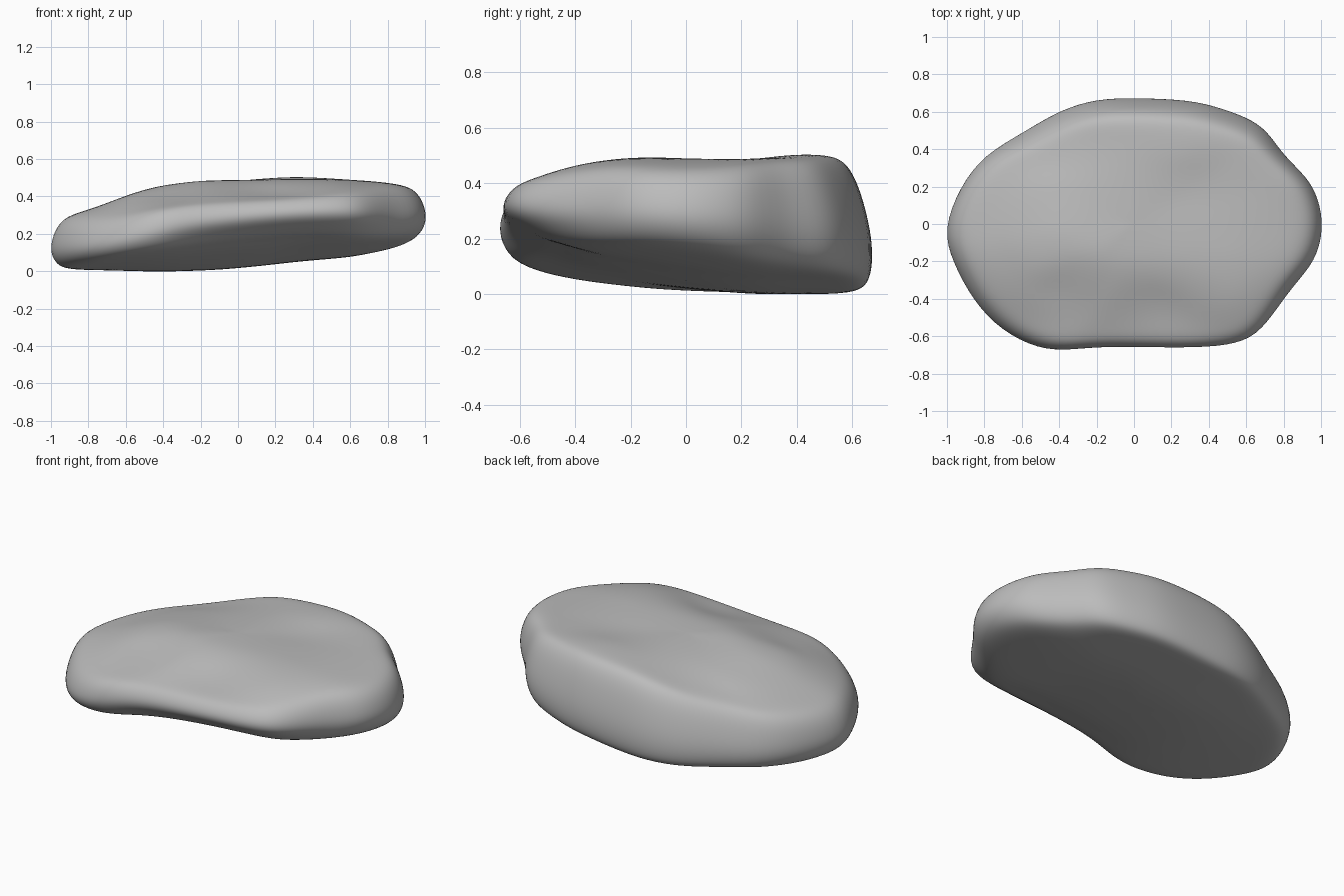
import bpy, bmesh, math

if "Cube" in bpy.data.objects:
    bpy.data.objects.remove(bpy.data.objects["Cube"], do_unlink=True)

# Plan outline, counter-clockwise
OUTLINE = [(1.015, -.02), (.985, .14), (.925, .25), (.8, .37), (.73, .48), (.645, .56),
           (.47, .625), (.3, .67), (0, .68), (-.2, .675), (-.4, .615), (-.6, .49),
           (-.8, .375), (-.93, .2), (-1.02, -.03), (-.97, -.2), (-.86, -.41), (-.71, -.57),
           (-.51, -.67), (-.35, -.68), (-.17, -.66), (.2, -.67), (.46, -.665),
           (.635, -.625), (.74, -.5), (.85, -.33), (.97, -.2)]
# Height along x for the crown and the underside
CROWN = [(-1, .275), (-.85, .315), (-.7, .36), (-.5, .437), (-.3, .467), (0, .488),
         (.3, .495), (.6, .49), (.8, .475), (1, .44)]
BASE = [(-1, -.005), (-.7, .005), (-.4, -.004), (-.1, .008), (.1, .025), (.3, .05),
        (.6, .075), (.85, .12), (1, .155)]
# Soft dents and swellings on the crown: x, y, width, height
BUMPS = [(-.38, -.34, .13, -.022), (-.2, -.14, .13, .012), (-.06, -.47, .1, .012),
         (.12, -.44, .1, -.02), (.5, -.42, .16, .02), (.3, .43, .2, .015),
         (.3, .2, .2, -.015), (-.5, -.12, .2, .012), (-.48, .5, .3, -.065)]
# Cross-section from crown to underside: radius, height (+1 crown, -1 underside)
SECTION = [(.15, 1), (.3, 1), (.45, 1), (.6, 1), (.74, 1), (.85, 1), (.925, .95),
           (.97, .68), (.995, .25), (1.005, -.2), (.99, -.6), (.95, -.91), (.88, -1),
           (.76, -1), (.6, -1), (.4, -1), (.2, -1)]


def lookup(table, x):
    x = max(table[0][0], min(table[-1][0], x))
    for (a, u), (b, v) in zip(table, table[1:]):
        if x <= b:
            return u + (v - u) * (x - a) / (b - a)


def smooth(t):
    t = max(0, min(1, t))
    return t * t * (3 - 2 * t)


def crown(x, y):
    z = lookup(CROWN, x) - .12 * smooth((-.15 - y) / .55) * (1 - .35 * smooth(x))
    for bx, by, w, h in BUMPS:
        z += h * math.exp(-((x - bx) ** 2 + (y - by) ** 2) / w ** 2)
    return z


def underside(x, y):
    # The front lip rises, most strongly across the middle
    rise = max(0, (.25 - y) / .9) ** 1.3
    across = (.3 + .7 * smooth((x + 1) / .95)) * (1 - .25 * smooth((x - .2) / .6))
    return lookup(BASE, x) + .16 * rise * across


def point(x, y, h):
    top, low = crown(x, y), underside(x, y)
    z = low + (top - low) * (h + 1) / 2
    # The back wall leans inward towards the crown, the front lip is undercut
    lean = .035 * (h + .5) * smooth((y - .2) / .4)
    undercut = .08 * smooth((.2 - h) / 1.2) * smooth((-.3 - y) / .3) * smooth((x + .6) / .6)
    return x, y - lean + undercut, z


# Stone body lofted through the section rings
bm = bmesh.new()
rings = [[bm.verts.new(point(x * r, y * r, h)) for x, y in OUTLINE] for r, h in SECTION]
n = len(OUTLINE)
for upper, lower in zip(rings, rings[1:]):
    for i in range(n):
        j = (i + 1) % n
        bm.faces.new((upper[i], lower[i], lower[j], upper[j]))
for ring, h in ((rings[0], 1), (rings[-1], -1)):
    hub = bm.verts.new(point(0, 0, h))
    for i in range(n):
        bm.faces.new((hub, ring[i], ring[(i + 1) % n]))
bmesh.ops.recalc_face_normals(bm, faces=bm.faces)
for face in bm.faces:
    face.smooth = True
mesh = bpy.data.meshes.new("flat_stone")
bm.to_mesh(mesh)
bm.free()
stone = bpy.data.objects.new("flat_stone", mesh)
bpy.context.collection.objects.link(stone)

# Rounded, weathered surface
sub = stone.modifiers.new("rounding", "SUBSURF")
sub.levels = sub.render_levels = 2

# Stone colour
grey = bpy.data.materials.new("stone_grey")
grey.use_nodes = True
colour = (.5, .5, .5, 1)
grey.diffuse_color = colour
grey.node_tree.nodes["Principled BSDF"].inputs["Base Color"].default_value = colour
mesh.materials.append(grey)
